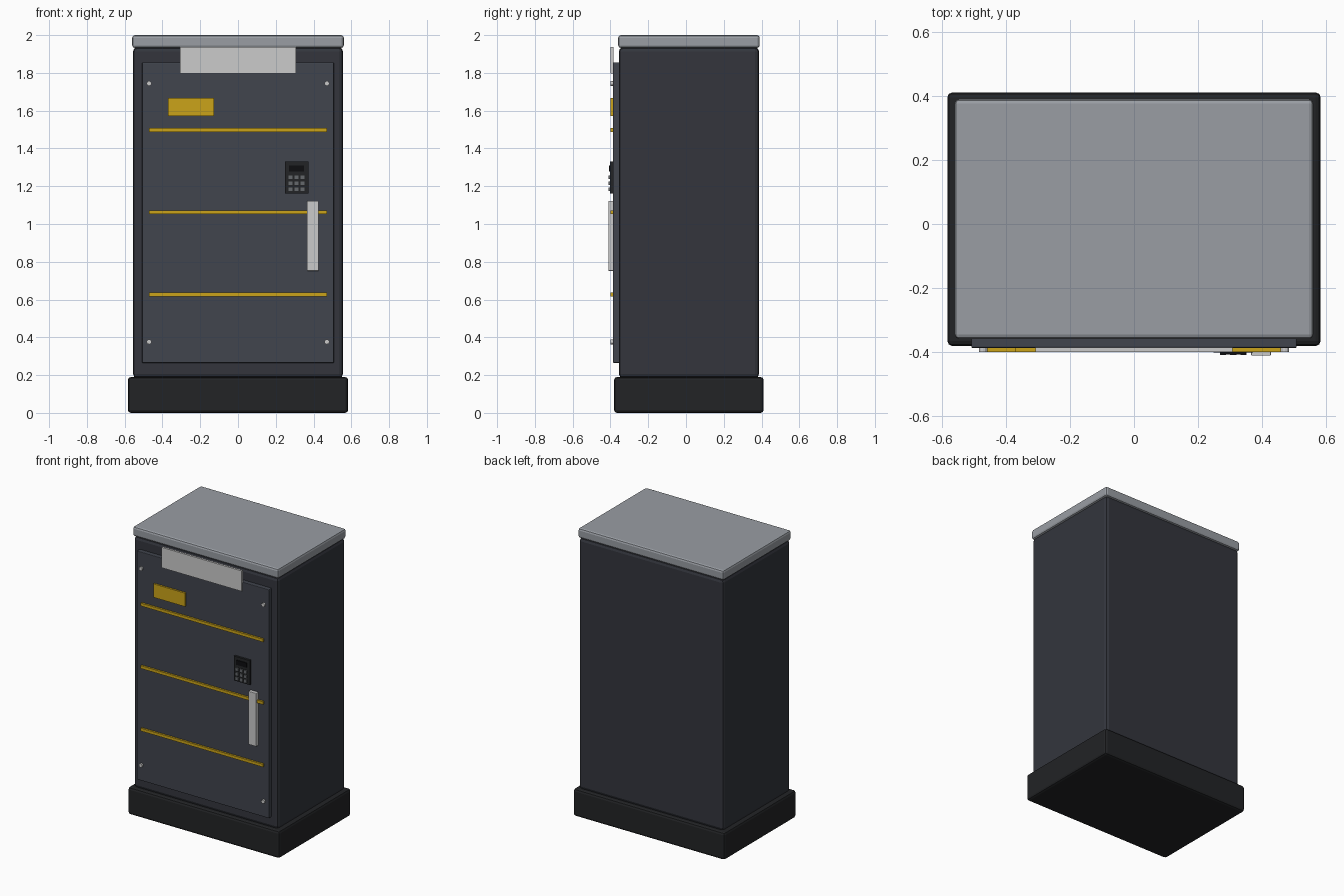
import bpy
from math import pi

if "Cube" in bpy.data.objects:
    bpy.data.objects.remove(bpy.data.objects["Cube"])


def material(name, rgb):
    m = bpy.data.materials.new(name)
    m.diffuse_color = (*rgb, 1)
    m.use_nodes = True
    m.node_tree.nodes["Principled BSDF"].inputs["Base Color"].default_value = m.diffuse_color
    return m


BODY = material("body_charcoal", (0.033, 0.036, 0.046))
DOOR = material("door_slate", (0.052, 0.058, 0.075))
BLACK = material("plinth_black", (0.016, 0.017, 0.019))
DARK = material("screen_black", (0.004, 0.004, 0.005))
STEEL = material("cap_steel", (0.32, 0.34, 0.37))
LIGHT = material("light_metal", (0.6, 0.61, 0.63))
YELLOW = material("safety_yellow", (0.6, 0.37, 0.01))
KEY = material("key_grey", (0.13, 0.14, 0.15))


def box(name, x, y, z, mat, bevel=0.0):
    """Box from (min, max) pairs, with optional rounded edges."""
    bpy.ops.mesh.primitive_cube_add(
        size=1, location=[(a + b) / 2 for a, b in (x, y, z)])
    ob = bpy.context.object
    ob.name = name
    ob.scale = [b - a for a, b in (x, y, z)]
    bpy.ops.object.transform_apply(location=False, rotation=False, scale=True)
    ob.data.materials.append(mat)
    if bevel:
        mod = ob.modifiers.new("bevel", 'BEVEL')
        mod.width = bevel
        mod.segments = 2
    return ob


# Cabinet shell
box("plinth", (-0.583, 0.583), (-0.381, 0.411), (0, 0.19), BLACK, 0.016)
box("cabinet_body", (-0.556, 0.556), (-0.356, 0.387), (0.185, 1.935), BODY, 0.022)
box("top_cap", (-0.56, 0.56), (-0.359, 0.39), (1.932, 2.0), STEEL, 0.014)

# Door and the plates mounted on it
box("door", (-0.508, 0.508), (-0.387, -0.35), (0.265, 1.855), DOOR, 0.004)
box("header_plate", (-0.307, 0.307), (-0.4, -0.385), (1.796, 1.938), LIGHT)
box("warning_plate", (-0.371, -0.128), (-0.4, -0.385), (1.573, 1.667), YELLOW)
for i, z in enumerate((0.627, 1.062, 1.497)):
    box(f"door_stripe_{i}", (-0.471, 0.471), (-0.4, -0.385),
        (z - 0.01, z + 0.01), YELLOW)

# Keypad with screen and 3 x 3 keys
box("keypad", (0.249, 0.372), (-0.402, -0.385), (1.162, 1.332), BLACK)
box("keypad_screen", (0.27, 0.35), (-0.408, -0.4), (1.279, 1.311), DARK)
for row in range(3):
    for col in range(3):
        x, z = 0.31 + (col - 1) * 0.032, 1.216 + (row - 1) * 0.032
        box(f"key_{row}_{col}", (x - 0.01, x + 0.01), (-0.409, -0.4),
            (z - 0.01, z + 0.01), KEY)

# Door handle
box("door_handle", (0.366, 0.427), (-0.411, -0.385), (0.752, 1.122), LIGHT, 0.002)

# Corner bolts
for x in (-0.471, 0.471):
    for z in (0.376, 1.744):
        bpy.ops.mesh.primitive_cylinder_add(
            vertices=12, radius=0.013, depth=0.015,
            location=(x, -0.3925, z), rotation=(pi / 2, 0, 0))
        bolt = bpy.context.object
        bolt.name = "door_bolt"
        bolt.data.materials.append(LIGHT)
